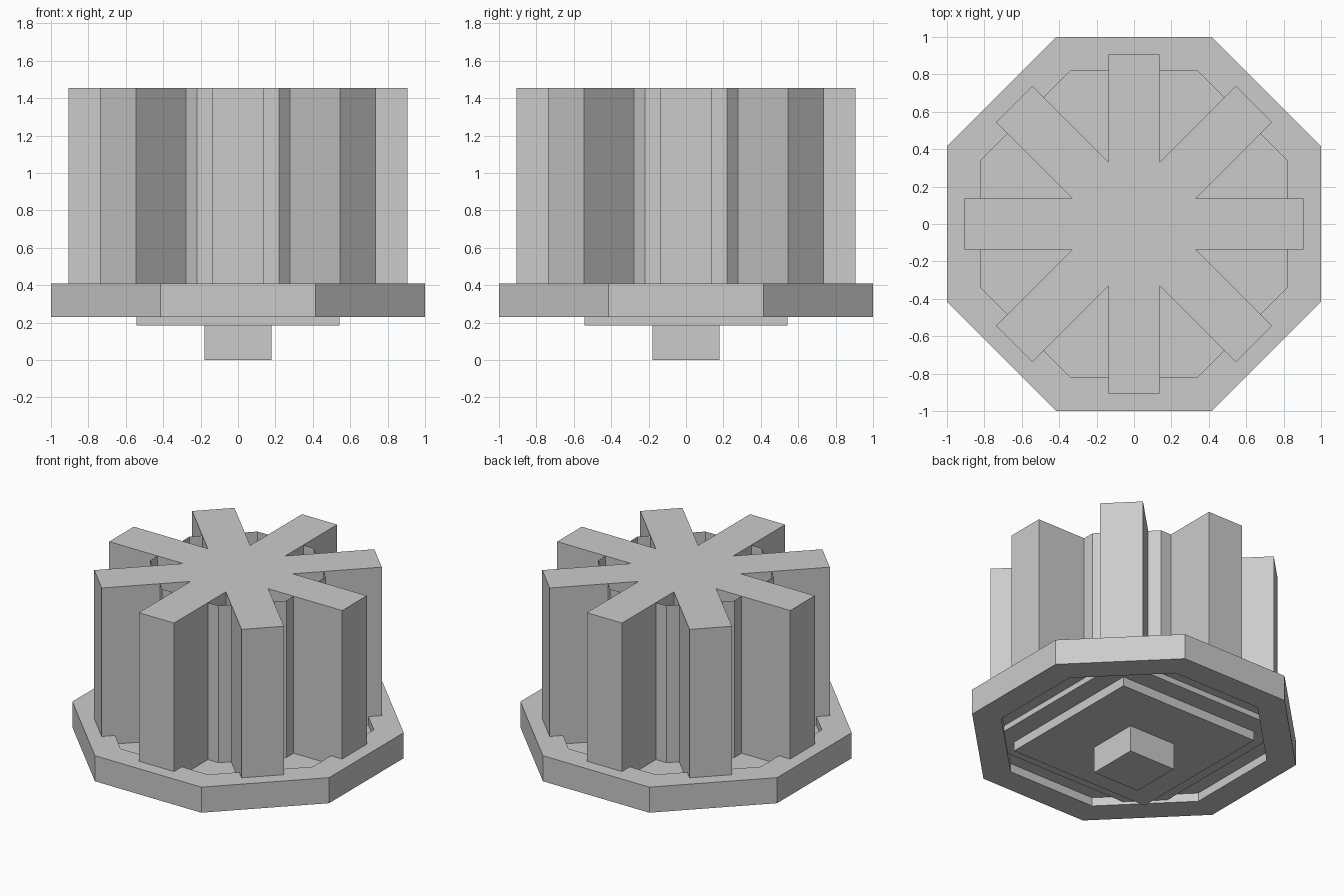
import bpy, bmesh
from math import cos, sin, pi, hypot, atan2

if "Cube" in bpy.data.objects:
    bpy.data.objects.remove(bpy.data.objects["Cube"])


def ngon(n, apothem):
    """Regular n-gon with flat sides facing the axes."""
    r = apothem / cos(pi / n)
    return [(r * cos((2 * i + 1) * pi / n), r * sin((2 * i + 1) * pi / n)) for i in range(n)]


def build(name, outer, z0, z1, inner=None, caps=True):
    """Extrude a profile; an inner profile makes a ring, caps=False an open shell."""
    bm = bmesh.new()
    n = len(outer)

    def wall(pts):
        lo = [bm.verts.new((x, y, z0)) for x, y in pts]
        hi = [bm.verts.new((x, y, z1)) for x, y in pts]
        for i in range(n):
            j = (i + 1) % n
            bm.faces.new((lo[i], lo[j], hi[j], hi[i]))
        return lo, hi

    lo, hi = wall(outer)
    if inner:
        for a, b in zip((lo, hi), wall(inner)):
            for i in range(n):
                j = (i + 1) % n
                bm.faces.new((a[i], a[j], b[j], b[i]))
    elif caps:
        bm.faces.new(lo[::-1])
        bm.faces.new(hi)
    bmesh.ops.recalc_face_normals(bm, faces=bm.faces[:])
    mesh = bpy.data.meshes.new(name)
    bm.to_mesh(mesh)
    bm.free()
    obj = bpy.data.objects.new(name, mesh)
    bpy.context.collection.objects.link(obj)
    return obj


# Stepped square foot
build("foot_peg", ngon(4, 0.18), 0.0, 0.185)
build("foot_plate", ngon(4, 0.543), 0.185, 0.25)
build("upper_foot_plate", ngon(4, 0.68), 0.25, 0.29)

# Octagonal rim with a sunken floor
build("rim", ngon(8, 1.0), 0.23, 0.41, inner=ngon(8, 0.82))
build("floor", ngon(8, 0.82), 0.29, 0.35)

# Open octagonal tube behind the fins
build("core_tube", ngon(8, 0.53), 0.35, 1.455, caps=False)

# Eight radial fins as one star-shaped column
half_w, length = 0.137, 0.907
notch = half_w / math_tan if (math_tan := sin(pi / 8) / cos(pi / 8)) else 0
star = []
for k in range(8):
    a = k * pi / 4
    for u, v in ((length, -half_w), (length, half_w), (notch, half_w)):
        star.append((u * cos(a) - v * sin(a), u * sin(a) + v * cos(a)))
build("fins", star, 0.35, 1.455)
